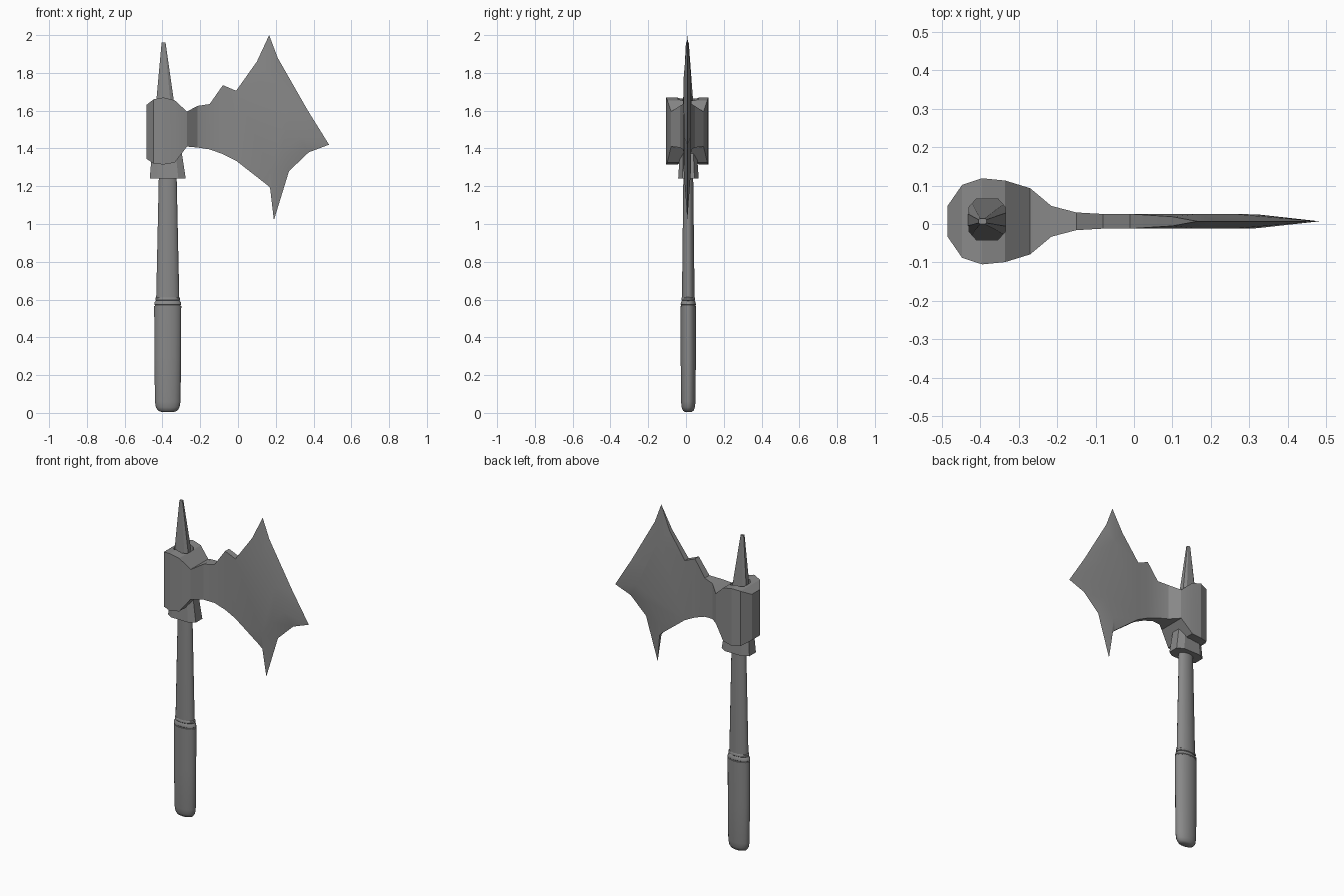
import bpy, bmesh, math

cube = bpy.data.objects.get("Cube")
if cube:
    bpy.data.objects.remove(cube, do_unlink=True)

Y0 = 0.007  # shared centre plane of the head

grey = bpy.data.materials.new("steel grey")
grey.use_nodes = True
colour = (0.25, 0.25, 0.25, 1)
grey.diffuse_color = colour
grey.node_tree.nodes["Principled BSDF"].inputs["Base Color"].default_value = colour


def make_object(name, bm, smooth=None):
    bmesh.ops.recalc_face_normals(bm, faces=bm.faces)
    mesh = bpy.data.meshes.new(name)
    bm.to_mesh(mesh)
    bm.free()
    obj = bpy.data.objects.new(name, mesh)
    bpy.context.collection.objects.link(obj)
    mesh.materials.append(grey)
    if smooth:
        bpy.ops.object.select_all(action="DESELECT")
        obj.select_set(True)
        bpy.context.view_layer.objects.active = obj
        bpy.ops.object.shade_smooth_by_angle(angle=math.radians(smooth))
    return obj


def loft(name, rings, sides, smooth=None, power=1.0):
    """Stack of oval rings (z, x, y, rx, ry); a low power squares the oval."""
    bm = bmesh.new()
    rows = []
    for z, x, y, rx, ry in rings:
        row = []
        for i in range(sides):
            a = math.tau * (i + 0.5) / sides
            c, s = math.cos(a), math.sin(a)
            row.append(bm.verts.new((x + rx * math.copysign(abs(c) ** power, c),
                                     y + ry * math.copysign(abs(s) ** power, s), z)))
        rows.append(row)
    for low, high in zip(rows, rows[1:]):
        for i in range(sides):
            j = (i + 1) % sides
            bm.faces.new((low[i], low[j], high[j], high[i]))
    bm.faces.new(rows[0])
    bm.faces.new(rows[-1])
    return make_object(name, bm, smooth)


# Axe head: one half as a sheet of (x, z, half thickness), then mirrored
stations = [  # x, half thickness, top, bottom
    (-.485, .04, 1.63, 1.345), (-.447, .095, 1.66, 1.32), (-.395, .112, 1.67, 1.315),
    (-.335, .106, 1.655, 1.325), (-.27, .086, 1.595, 1.41), (-.215, .04, 1.625, 1.405),
    (-.15, .023, 1.635, 1.395), (-.08, .019, 1.735, 1.37), (-.01, .019, 1.705, 1.335)]
rim = [  # spur, upper tip, cutting edge, lower tip, lower back
    (.10, 1.86, .012), (.165, 2.0, 0), (.21, 1.88, 0), (.37, 1.60, 0), (.482, 1.42, 0),
    (.375, 1.38, 0), (.27, 1.28, 0), (.19, 1.02, 0), (.17, 1.19, .01), (.15, 1.21, .012)]
flat = [(.17, 1.78, .019), (.26, 1.60, .019), (.32, 1.46, .018),
        (.24, 1.38, .018), (.17, 1.28, .019)]

bm = bmesh.new()
halves = []
for side in (1, -1):
    def vert(x, z, t):
        return bm.verts.new((x, Y0 + side * t, z))
    top = [vert(x, zt, t) for x, t, zt, zb in stations]
    bot = [vert(x, zb, t) for x, t, zt, zb in stations]
    r = [vert(*p) for p in rim]
    f = [vert(*p) for p in flat]
    for i in range(len(top) - 1):
        bm.faces.new((top[i], top[i + 1], bot[i + 1], bot[i]))
    bm.faces.new([top[-1]] + f + [bot[-1]])
    for tri in ((top[-1], r[0], f[0]), (r[0], r[1], f[0]), (r[1], r[2], f[0]),
                (r[6], r[7], f[4]), (r[7], r[8], f[4]), (r[8], r[9], f[4]),
                (r[9], bot[-1], f[4])):
        bm.faces.new(tri)
    for i in range(4):
        bm.faces.new((f[i], r[i + 2], r[i + 3], f[i + 1]))
    halves.append(top + r + bot[::-1])
a, b = halves
for i in range(len(a)):
    j = (i + 1) % len(a)
    if a[i].co.y - Y0 > 1e-5 or a[j].co.y - Y0 > 1e-5:
        bm.faces.new((a[i], a[j], b[j], b[i]))
bmesh.ops.remove_doubles(bm, verts=bm.verts, dist=1e-4)
bmesh.ops.dissolve_degenerate(bm, edges=bm.edges, dist=1e-5)
head = make_object("axe_head", bm, 22)

# Eye through the socket
cutter = loft("eye_cutter", [(1.1, -.382, .012, .05, .056), (1.9, -.382, .012, .05, .056)],
              8, power=0.6)
cutter.hide_render = True
cutter.hide_viewport = True
eye = head.modifiers.new("eye", "BOOLEAN")
eye.operation = "DIFFERENCE"
eye.solver = "EXACT"
eye.object = cutter

# Tapered spike that wedges through the eye
loft("spike", [(1.24, -.372, .013, .1, .057), (1.65, -.386, .011, .049, .028),
               (1.96, -.394, .007, .011, .008)], 8, power=0.6)

# Shaft, ferrule and grip
HX, HY = -.372, .012
loft("shaft", [(z, HX, HY, rx, ry) for z, rx, ry in
               ((.57, .062, .034), (.62, .062, .034), (1.3, .047, .026))], 16, 40)
loft("ferrule", [(z, HX, HY, rx, ry) for z, rx, ry in
                 ((.592, .06, .032), (.597, .067, .037), (.608, .067, .037),
                  (.614, .06, .032))], 16, 40)
loft("grip", [(z, HX, HY, rx, ry) for z, rx, ry in
              ((.005, .034, .018), (.012, .052, .029), (.03, .064, .036), (.06, .069, .039),
               (.30, .072, .041), (.565, .073, .041), (.567, .07, .039), (.571, .07, .039),
               (.573, .073, .041), (.585, .071, .04), (.594, .062, .034))], 16, 40)
